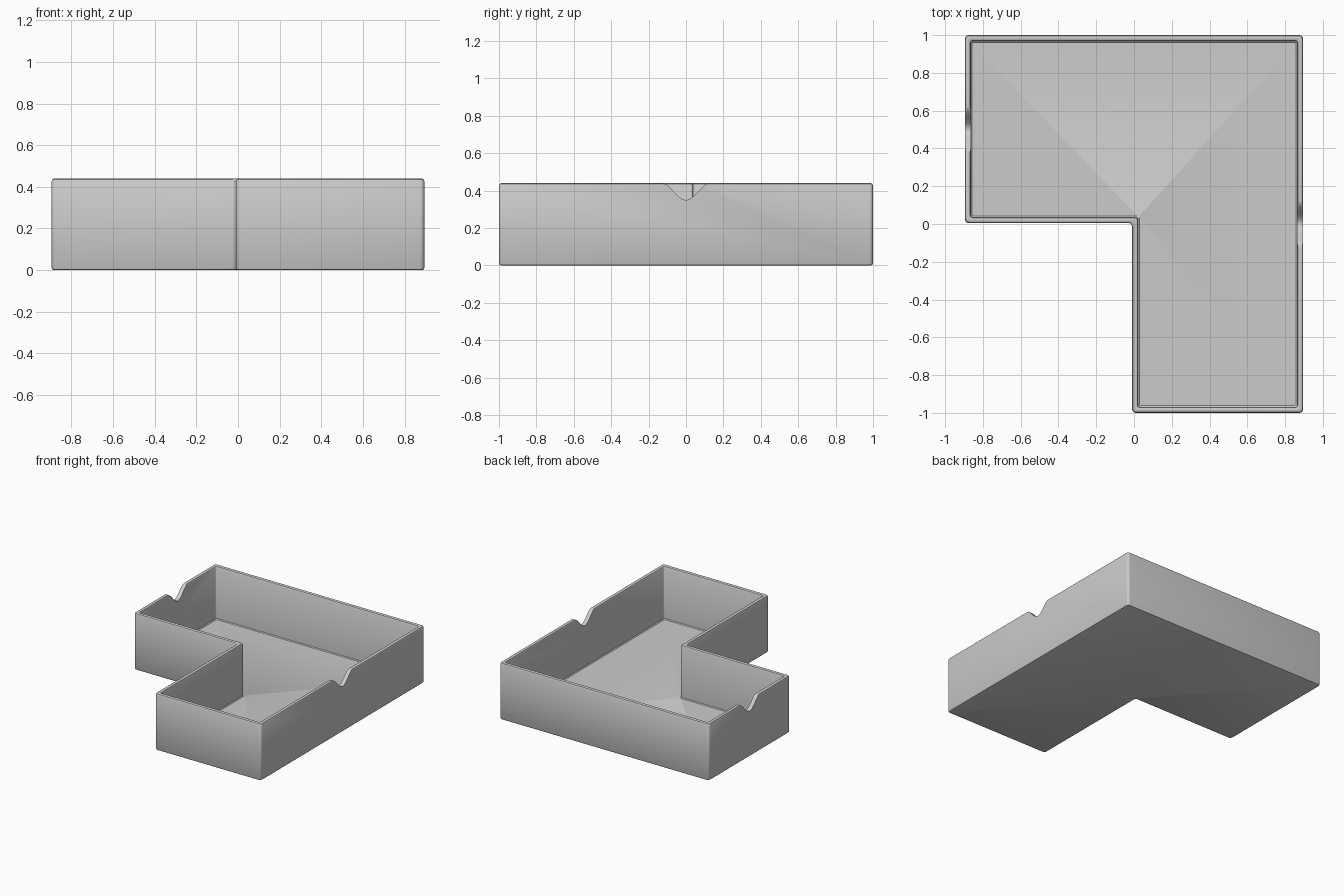
import bpy, bmesh
from math import pi, cos
from mathutils import Vector

cube = bpy.data.objects.get("Cube")
if cube:
    bpy.data.objects.remove(cube, do_unlink=True)

grey = bpy.data.materials.new("light grey plastic")
grey.use_nodes = True
colour = (0.6, 0.6, 0.6, 1)
grey.diffuse_color = colour
grey.node_tree.nodes["Principled BSDF"].inputs["Base Color"].default_value = colour

HEIGHT, WALL, FLOOR, STEPS = 0.44, 0.032, 0.03, 5
OUTLINE = [Vector(p) for p in ((-0.895, 0.005), (-0.01, 0.005), (-0.01, -1),
                               (0.895, -1), (0.895, 1), (-0.895, 1))]


def outline_ring(inset, radius):
    """L-shaped outline moved inwards, with every corner rounded."""
    ring = []
    for i, corner in enumerate(OUTLINE):
        to_prev = (OUTLINE[i - 1] - corner).normalized()
        to_next = (OUTLINE[(i + 1) % len(OUTLINE)] - corner).normalized()
        turn = 1 if to_next.cross(to_prev) > 0 else -1
        centre = corner + (to_prev + to_next) * inset * turn
        for s in range(STEPS + 1):
            a = s / STEPS * pi / 2
            ring.append(centre + radius * ((1 - cos(pi / 2 - a)) * to_prev
                                           + (1 - cos(a)) * to_next))
    return ring


def make_object(name, bm):
    bmesh.ops.recalc_face_normals(bm, faces=bm.faces)
    mesh = bpy.data.meshes.new(name)
    bm.to_mesh(mesh)
    bm.free()
    mesh.materials.append(grey)
    obj = bpy.data.objects.new(name, mesh)
    bpy.context.collection.objects.link(obj)
    return obj


# Tray shell: section as inset, height and corner radius, from underside to floor
section = [(0.01, 0, 0.012), (0.003, 0.003, 0.018), (0, 0.01, 0.02),
           (0, HEIGHT - 0.012, 0.02), (0.004, HEIGHT - 0.004, 0.018),
           (0.012, HEIGHT, 0.015),
           (WALL - 0.012, HEIGHT, 0.013), (WALL - 0.004, HEIGHT - 0.004, 0.012),
           (WALL, HEIGHT - 0.012, 0.012),
           (WALL, FLOOR + 0.006, 0.012), (WALL + 0.006, FLOOR, 0.01)]
bm = bmesh.new()
rings = [[bm.verts.new((p.x, p.y, z)) for p in outline_ring(d, r)]
         for d, z, r in section]
for low, high in zip(rings, rings[1:]):
    for i in range(len(low)):
        j = (i + 1) % len(low)
        bm.faces.new((low[i], low[j], high[j], high[i]))
bm.faces.new(rings[0])
bm.faces.new(rings[-1])
tray = make_object("tray", bm)


def cut_finger_notch(x, y):
    """Flared finger dip in the rim of a side wall."""
    half, depth, n = 0.13, 0.09, 24
    profile = [(half, 0.05)]
    for i in range(n + 1):
        t = 1 - 2 * i / n
        profile.append((half * t, -depth * (1 + cos(pi * t)) / 2))
    profile.append((-half, 0.05))
    bm = bmesh.new()
    face = bm.faces.new([bm.verts.new((x - 0.08, y + u, HEIGHT + v))
                         for u, v in profile])
    side = bmesh.ops.extrude_face_region(bm, geom=[face])["geom"]
    bmesh.ops.translate(bm, vec=(0.16, 0, 0),
                        verts=[g for g in side if isinstance(g, bmesh.types.BMVert)])
    cutter = make_object("notch_cutter", bm)
    cutter.hide_render = True
    mod = tray.modifiers.new("finger notch", "BOOLEAN")
    mod.operation, mod.solver, mod.object = "DIFFERENCE", "EXACT", cutter
    bpy.ops.object.modifier_apply(modifier=mod.name)
    bpy.data.objects.remove(cutter, do_unlink=True)


bpy.ops.object.select_all(action="DESELECT")
bpy.context.view_layer.objects.active = tray
tray.select_set(True)
cut_finger_notch(0.88, 0)
cut_finger_notch(-0.88, 0.5)
bpy.ops.object.shade_smooth_by_angle(angle=0.6)
